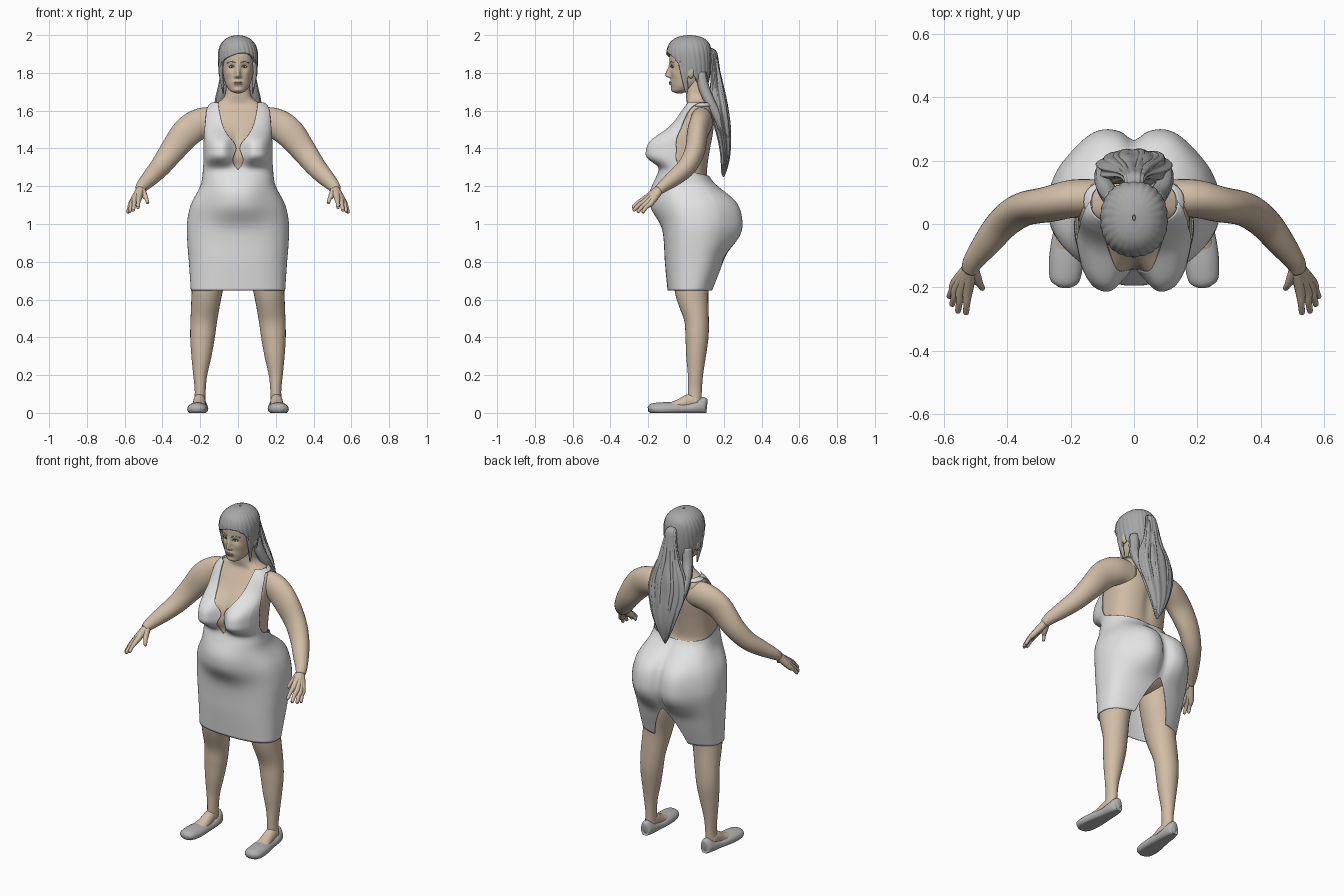
import bpy, bmesh, math, random
from mathutils import Vector

random.seed(4)
cube = bpy.data.objects.get("Cube")
if cube:
    bpy.data.objects.remove(cube)


def material(name, colour):
    m = bpy.data.materials.new(name)
    m.use_nodes = True
    m.diffuse_color = (*colour, 1)
    bsdf = m.node_tree.nodes["Principled BSDF"]
    bsdf.inputs["Base Color"].default_value = (*colour, 1)
    bsdf.inputs["Roughness"].default_value = .8
    return m


SKIN = material("skin", (.64, .51, .38))
DRESS = material("dress white", (.76, .76, .76))
HAIR = material("hair grey", (.39, .39, .39))
SHOE = material("shoe grey", (.45, .45, .45))
EYE = material("eye white", (.6, .6, .58))
DARK = material("iris dark", (.12, .11, .1))
LIP = material("lip", (.48, .34, .27))


def sample(table, t):
    """Smooth interpolation of a table keyed by its first column."""
    last = len(table) - 1
    i = max(j for j in range(last) if j == 0 or table[j][0] <= t)
    a, b, p, q = table[i], table[i + 1], table[max(i - 1, 0)], table[min(i + 2, last)]
    h = b[0] - a[0]
    u = min(1, max(0, (t - a[0]) / h))
    s = u * u * (3 - 2 * u)
    out = []
    for k in range(1, len(a)):
        ma = (b[k] - p[k]) / (b[0] - p[0]) * h
        mb = (q[k] - a[k]) / (q[0] - a[0]) * h
        out.append(a[k] + (b[k] - a[k]) * s + u * (1 - u) * ((1 - u) * ma - u * mb))
    return out


def finish(bm, name, mat, mirror=False, thick=0):
    bmesh.ops.recalc_face_normals(bm, faces=bm.faces)
    mesh = bpy.data.meshes.new(name)
    bm.to_mesh(mesh)
    bm.free()
    mesh.materials.append(mat)
    for f in mesh.polygons:
        f.use_smooth = True
    ob = bpy.data.objects.new(name, mesh)
    bpy.context.collection.objects.link(ob)
    if mirror:
        ob.modifiers.new("Mirror", "MIRROR")
    if thick:
        mod = ob.modifiers.new("Solidify", "SOLIDIFY")
        mod.thickness, mod.offset = thick, 0


def grid(name, rows, mat, closed=True, cap=False, **kw):
    bm = bmesh.new()
    vs = [[bm.verts.new(p) for p in row] for row in rows]
    n = len(vs[0])
    for lo, hi in zip(vs, vs[1:]):
        for j in range(n if closed else n - 1):
            k = (j + 1) % n
            bm.faces.new((lo[j], lo[k], hi[k], hi[j]))
    if cap:
        bm.faces.new(vs[0])
        bm.faces.new(vs[-1])
    finish(bm, name, mat, **kw)


def tube(name, points, mat, ref=(1, 0, 0), sides=20, steps=5, ridge=0, floor=-1, **kw):
    """Closed tube through points (x, y, z, radius along ref, other radius)."""
    table = [(i, *p, p[3]) if len(p) == 4 else (i, *p) for i, p in enumerate(points)]
    count = (len(points) - 1) * steps
    data = [sample(table, i / steps) for i in range(count + 1)]
    rows = []
    for i, d in enumerate(data):
        t = Vector(data[min(i + 1, count)][:3]) - Vector(data[max(i - 1, 0)][:3])
        t.normalize()
        s = Vector(ref)
        s = (s - t * s.dot(t)).normalized()
        o = t.cross(s)
        row = []
        for j in range(sides):
            w = math.tau * j / sides
            k = 1 + ridge * math.sin(w * 11 + i * .12)
            v = Vector(d[:3]) + s * d[3] * k * math.cos(w) + o * d[4] * k * math.sin(w)
            v.z = max(v.z, floor)
            row.append(v)
        rows.append(row)
    grid(name, rows, mat, cap=True, **kw)


def ball(name, loc, size, mat, mirror=True):
    bm = bmesh.new()
    bmesh.ops.create_uvsphere(bm, u_segments=24, v_segments=14, radius=1)
    for v in bm.verts:
        v.co = Vector(c * s + l for c, s, l in zip(v.co, size, loc))
    finish(bm, name, mat, mirror)


def section(table, th, z, power, off=0):
    """Point on an oval section; angle 0 faces the front, positive toward +x."""
    a, front, back = sample(table, z)
    s, c = math.sin(th), math.cos(th)
    e = 2 / power
    x = (a + off) * math.copysign(abs(s) ** e, s)
    y = (front + back) / 2 - ((back - front) / 2 + off) * math.copysign(abs(c) ** e, c)
    return x, y


def bell(d, w, power=2):
    return math.exp(-abs(d / w) ** power)


def angles(n):
    return [math.tau * j / n for j in range(n)]


# Torso sections: height, half width, front, back
BODY = [(.64, .237, -.085, .13), (.8, .248, -.1, .185), (.9, .256, -.105, .205),
        (1, .258, -.113, .22), (1.1, .238, -.13, .2), (1.2, .188, -.135, .14),
        (1.25, .177, -.133, .115), (1.3, .174, -.125, .115), (1.4, .175, -.11, .13),
        (1.45, .176, -.1, .14), (1.5, .176, -.08, .147), (1.58, .174, -.03, .148),
        (1.61, .16, -.01, .143), (1.635, .13, .004, .135), (1.655, .09, .003, .128),
        (1.68, .07, 0, .115), (1.72, .064, 0, .11), (1.78, .062, 0, .1)]
POWER = 2.5


def body(th, z, off=0):
    x, y = section(BODY, th, z, POWER, off)
    c = math.cos(th)
    front, back = min(1, max(0, c * 2)), min(1, max(0, -c * 2))
    seat = bell(z - 1.03, .16, 4)
    for side in (-.105, .105):
        y -= front * .098 * bell(x - side, .08, 2.7) * bell(z - 1.385, .1 if z > 1.385 else .068, 3)
        y += back * .07 * bell(x - side, .11) * seat
    y -= front * .05 * bell(x, .14, 2.5) * bell(z - 1.125, .11, 2.5)
    y -= back * (.012 * bell(x, .03) * bell(z - 1.4, .15) + .025 * bell(x, .028) * seat)
    return x, y, z + off * .5 * max(0, min(1, (z - 1.5) * 8))


grid("torso", [[body(w, 1.12 + .66 * i / 70) for w in angles(96)] for i in range(71)], SKIN)
ball("pelvis", (0, .05, .98), (.2, .13, .14), SKIN, False)


# Dress: one half from the vented hem up to the straps, then mirrored
def hem(w):
    vent = abs(math.sin(w)) * .24 / .085
    return .648 + (.22 * (1 - vent) ** .8 if math.cos(w) < 0 and vent < 1 else 0)


NECKLINE = [(1.25, 0), (1.285, 0), (1.31, .018), (1.34, .028), (1.37, .02), (1.4, .01),
            (1.43, .022), (1.47, .055), (1.52, .08), (1.58, .096), (1.64, .105)]
ARMHOLE = [(1.25, 3.1416), (1.262, 2.3), (1.28, 1.75), (1.31, 1.42), (1.4, 1.33),
           (1.5, 1.2), (1.56, 1.1), (1.61, 1.2), (1.637, 1.6)]
N = 80
half = [math.pi * j / N for j in range(N + 1)]
rows = [[body(w, hem(w) + (1.25 - hem(w)) * i / 50, .01) for w in half] for i in range(50)]
for i in range(91):
    z = 1.25 + .387 * i / 90
    gap = max(0, sample(NECKLINE, z)[0]) / (sample(BODY, z)[0] + .01)
    start = math.asin(min(1, gap) ** (POWER / 2))
    end = min(math.pi, sample(ARMHOLE, z)[0])
    rows.append([body(start + (end - start) * j / N, z, .01) for j in range(N + 1)])
grid("dress", rows, DRESS, closed=False, mirror=True, thick=.004)
strap = [[body(1.4 + (math.pi - 1.4) * j / 30, 1.62 + .017 * i / 4, .007) for j in range(31)]
         for i in range(5)]
grid("back_strap", strap, DRESS, closed=False, mirror=True, thick=.004)

# Arms and hands
tube("arm", [(.1, .08, 1.54, .06, .075), (.19, .08, 1.535, .06, .08), (.27, .062, 1.485, .056, .08),
             (.35, .046, 1.385, .053, .066), (.41, .005, 1.305, .05, .055), (.46, -.055, 1.25, .044, .046),
             (.505, -.115, 1.203, .032, .034), (.52, -.145, 1.18, .027, .025)],
     SKIN, ref=(0, 1, 0), sides=28, mirror=True)
FINGERS = {"index": ((.525, -.215, 1.135), (.53, -.285, 1.085)),
           "middle": ((.545, -.21, 1.125), (.556, -.28, 1.07)),
           "ring": ((.558, -.2, 1.115), (.575, -.258, 1.062)),
           "little": ((.563, -.185, 1.112), (.584, -.232, 1.06)),
           "thumb": ((.495, -.175, 1.15), (.477, -.205, 1.11))}
for name, (knuckle, tip) in FINGERS.items():
    k, t = Vector(knuckle), Vector(tip)
    mid = k.lerp(t, .5) + Vector((0, 0, .006))
    tube(name + "_finger", [(.514, -.135, 1.188, .023), (*k, .016), (*mid, .011),
                            (*k.lerp(t, .92), .009), (*t, .004)], SKIN, sides=12, mirror=True)

# Legs, feet and flat shoes
tube("leg", [(.12, .035, .95, .1, .1), (.14, .035, .8, .098, .1), (.163, .03, .65, .082, .09),
             (.18, .055, .5, .071, .066), (.188, .058, .4, .065, .061), (.194, .053, .3, .053, .052),
             (.2, .05, .2, .037, .04), (.2, .047, .12, .029, .037), (.202, .045, .04, .03, .036)],
     SKIN, sides=28, mirror=True)
tube("foot", [(.203, .06, .06, .03, .036), (.204, .02, .062, .032, .038), (.206, -.03, .043, .036, .032),
              (.21, -.08, .033, .042, .023), (.212, -.11, .03, .03, .015)], SKIN, mirror=True)
tube("shoe", [(.2, .112, .04, .008, .02), (.2, .1, .04, .03, .045), (.202, .06, .03, .042, .037),
              (.205, 0, .022, .045, .03), (.21, -.07, .022, .053, .034), (.215, -.13, .02, .054, .036),
              (.219, -.18, .022, .045, .028), (.221, -.2, .02, .018, .014)],
     SHOE, sides=28, floor=0, mirror=True)

# Head with modelled face
HEAD = [(1.692, .012, -.05, -.02), (1.7, .035, -.068, 0), (1.72, .055, -.075, .05),
        (1.75, .069, -.078, .085), (1.8, .08, -.08, .105), (1.85, .086, -.085, .115),
        (1.9, .086, -.085, .118), (1.94, .075, -.072, .11), (1.97, .05, -.045, .085),
        (1.985, .02, -.01, .05)]


def head(th, z):
    x, y = section(HEAD, th, z, 2.2)
    if math.cos(th) > 0:
        y -= .03 * bell(x, .013) * bell(z - 1.785, .045 if z > 1.785 else .011)
        y -= .01 * bell(x, .025) * bell(z - 1.746, .014) + .006 * bell(x, .025) * bell(z - 1.71, .012)
        for side in (-1, 1):
            y += .008 * bell(x - side * .033, .017) * bell(z - 1.832, .014)
            y -= .005 * bell(x - side * .014, .007) * bell(z - 1.78, .008)
            y -= .005 * bell(x - side * .05, .02) * bell(z - 1.795, .02)
    return x, y, z


def face(x, z, out=0):
    th = math.asin(min(1, x / sample(HEAD, z)[0]) ** 1.1)
    return x, head(th, z)[1] - out, z


grid("head", [[head(w, 1.692 + .293 * i / 90) for w in angles(144)] for i in range(91)],
     SKIN, cap=True)
ball("eye", face(.033, 1.831, -.001), (.014, .006, .006), EYE)
ball("iris", face(.033, 1.831, .004), (.005, .003, .005), DARK)
ball("ear", (.089, .025, 1.805), (.014, .02, .034), SKIN)
tube("eyelid", [(*face(x, z, .003), .0015) for x, z in ((.018, 1.832), (.033, 1.84), (.05, 1.832))],
     DARK, ref=(0, 1, 0), sides=8, mirror=True)
tube("eyebrow", [(*face(x, z, -.001), .003) for x, z in ((.014, 1.853), (.035, 1.861), (.058, 1.853))],
     HAIR, ref=(0, 1, 0), sides=8, mirror=True)
for name, z in (("upper_lip", 1.75), ("lower_lip", 1.742)):
    tube(name, [(*face(x, z + d, -.001), r) for x, d, r in ((0, 0, .005), (.012, 0, .004), (.024, -.002, .001))],
         LIP, ref=(0, 1, 0), sides=10, mirror=True)

# Hair swept back from a side parting
SCALP = [(1.69, .074, -.055, .092), (1.75, .084, -.08, .112), (1.8, .092, -.09, .122),
         (1.86, .098, -.094, .127), (1.91, .097, -.096, .127), (1.95, .084, -.083, .118),
         (1.975, .06, -.058, .095), (1.988, .032, -.025, .062), (1.993, .004, .012, .028)]
HAIRLINE = [(0, 1.903), (.5, 1.892), (.85, 1.872), (1.1, 1.84), (1.25, 1.78), (1.4, 1.73),
            (1.55, 1.78), (1.75, 1.79), (2, 1.75), (2.3, 1.71), (3.15, 1.71)]
rows = []
for i in range(51):
    row = []
    for w in angles(160):
        w = w if w < math.pi else w - math.tau
        low = sample(HAIRLINE, abs(w))[0] + .025 * math.sin(w) * bell(w, .9)
        z = low + (1.993 - low) * math.sin(i / 50 * math.pi / 2)
        wave = .0014 * math.sin(w * 26 + z * 30) * min(1, (1.993 - z) * 15)
        row.append((*section(SCALP, w, z, 2.2, wave), z))
    rows.append(row)
grid("scalp_hair", rows, HAIR, thick=.014)

# Ponytail, side locks and loose strands
tube("ponytail", [(0, .11, 1.9, .025, .025), (0, .14, 1.905, .033, .022), (0, .152, 1.85, .042, .022),
                  (0, .16, 1.75, .065, .03), (0, .168, 1.65, .105, .048), (0, .185, 1.55, .115, .042),
                  (0, .203, 1.45, .09, .034), (0, .208, 1.36, .058, .025), (0, .2, 1.28, .02, .014),
                  (0, .198, 1.25, .004, .004)], HAIR, sides=88, ridge=.06)
tube("nape_lock", [(.065, .08, 1.8, .026), (.078, .095, 1.72, .028), (.096, .13, 1.64, .026),
                   (.095, .175, 1.55, .022), (.06, .21, 1.42, .012), (.045, .21, 1.36, .004)],
     HAIR, ridge=.08, mirror=True)
tube("temple_lock", [(.086, -.025, 1.86, .012, .018), (.09, -.012, 1.79, .009, .015),
                     (.082, 0, 1.73, .007, .012), (.078, .004, 1.69, .003, .004)],
     HAIR, mirror=True)
for i in range(14):
    side = random.uniform(-1, 1)
    depth = random.uniform(.02, .04) * math.sqrt(1 - side * side * .8)
    end = random.uniform(1.27, 1.4)
    tube("loose_strand", [(side * .03, .155, 1.88, .008), (side * .06, .17 + depth * .5, 1.74, .011),
                          (side * .1, .18 + depth, 1.6, .013), (side * .08, .2 + depth * .8, 1.47, .011),
                          (side * .045, .205, end, .003)], HAIR, sides=8)
